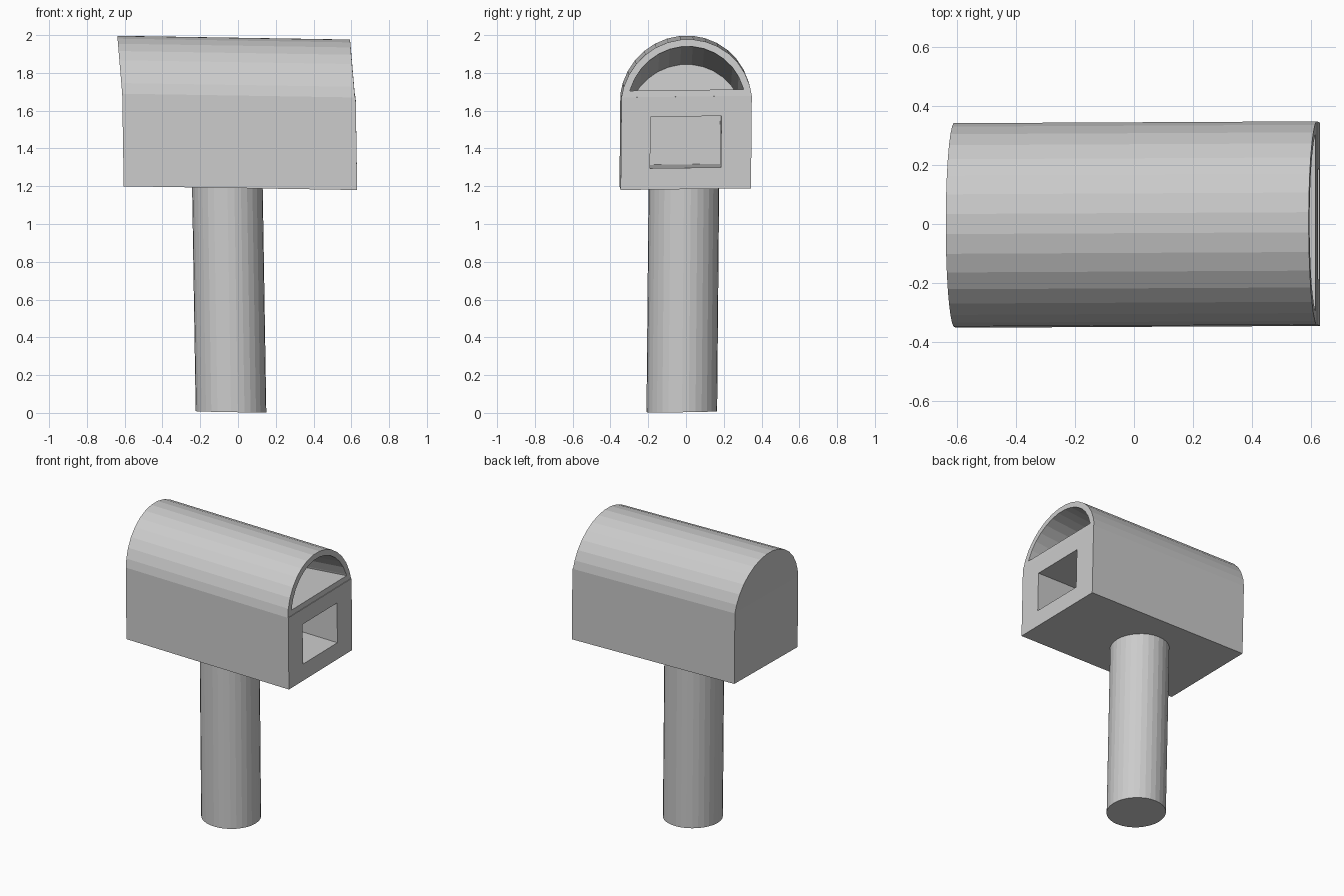
import bpy, bmesh
from math import sin, cos, asin, pi, sqrt
from mathutils import Matrix

if "Cube" in bpy.data.objects:
    bpy.data.objects.remove(bpy.data.objects["Cube"], do_unlink=True)

# One plain grey for everything
grey = bpy.data.materials.new("plain grey")
grey.use_nodes = True
colour = (0.6, 0.6, 0.6, 1)
grey.diffuse_color = colour
grey.node_tree.nodes["Principled BSDF"].inputs["Base Color"].default_value = colour

# Slight crooked lean shared by all parts
LEAN = Matrix(((1, 0, -0.016, 0),
               (0.005, 1, 0.009, 0),
               (-0.016, 0.013, 1, 0),
               (0, 0, 0, 1)))


def prism(name, outline, back, front, lean=0.0, drop=0.0, mouth=0.0):
    """Extrude a (y, z) outline along x; ends lean with height, drop slopes it."""
    bm = bmesh.new()
    rings = [[bm.verts.new((x - lean * (z - EAVES), y, z + drop * (x - mouth)))
              for y, z in outline] for x in (back, front)]
    bm.faces.new(rings[0])
    bm.faces.new(rings[1])
    for i in range(len(outline)):
        j = (i + 1) % len(outline)
        bm.faces.new((rings[0][i], rings[0][j], rings[1][j], rings[1][i]))
    return finish(name, bm)


def finish(name, bm):
    bmesh.ops.recalc_face_normals(bm, faces=bm.faces)
    bm.transform(LEAN)
    mesh = bpy.data.meshes.new(name)
    bm.to_mesh(mesh)
    bm.free()
    mesh.materials.append(grey)
    obj = bpy.data.objects.new(name, mesh)
    bpy.context.collection.objects.link(obj)
    return obj


def rectangle(y0, y1, z0, z1):
    return [(y0, z0), (y1, z0), (y1, z1), (y0, z1)]


def arch(radius, centre_z, floor_z, steps=32):
    """Round-topped outline with a flat crown facet, cut off at floor_z."""
    start = asin((floor_z - centre_z) / radius)
    angles = [(k + 0.5) * 2 * pi / steps for k in range(steps // 2)]
    angles = [start] + [a for a in angles if start < a < pi - start] + [pi - start]
    return [(MID_Y + radius * cos(a), centre_z + radius * sin(a)) for a in angles]


def carve(obj, cutter):
    """Subtract the cutter and bake the result."""
    cutter.hide_render = True
    mod = obj.modifiers.new("opening", 'BOOLEAN')
    mod.operation = 'DIFFERENCE'
    mod.solver = 'EXACT'
    mod.object = cutter
    bpy.context.view_layer.update()
    graph = bpy.context.evaluated_depsgraph_get()
    baked = bpy.data.meshes.new_from_object(obj.evaluated_get(graph))
    obj.modifiers.clear()
    obj.data = baked
    bpy.data.objects.remove(cutter, do_unlink=True)


MID_X, MID_Y = 0.032, -0.015
BASE, EAVES, CROWN = 1.195, 1.685, 1.988
HALF_L, HALF_W = 0.618, 0.345

# Box body with a deep rectangular slot in its end
body = prism("body", rectangle(MID_Y - HALF_W, MID_Y + HALF_W, BASE, EAVES),
             MID_X - HALF_L, MID_X + HALF_L)
end = MID_X + HALF_L
carve(body, prism("slot_cutter", rectangle(-0.205, 0.17, 1.308, 1.58),
                  end - 1.15, end + 0.05))

# Leaning arched roof, hollowed from the same end
rise = CROWN - EAVES
radius = (HALF_W ** 2 + rise ** 2) / (2 * rise)
centre = CROWN - radius
roof = prism("roof", arch(radius, centre, EAVES),
             MID_X - HALF_L, end - 0.004, lean=0.07)
carve(roof, prism("cavity_cutter", arch(radius - 0.037, centre, EAVES + 0.035),
                  end - 1.15, end + 0.05, lean=0.07, drop=0.099, mouth=end))

# Round post
bm = bmesh.new()
bmesh.ops.create_cone(bm, cap_ends=True, segments=32, radius1=0.187, radius2=0.187,
                      depth=1.19, matrix=Matrix.Translation((-0.037, -0.022, 0.601)))
finish("post", bm)
